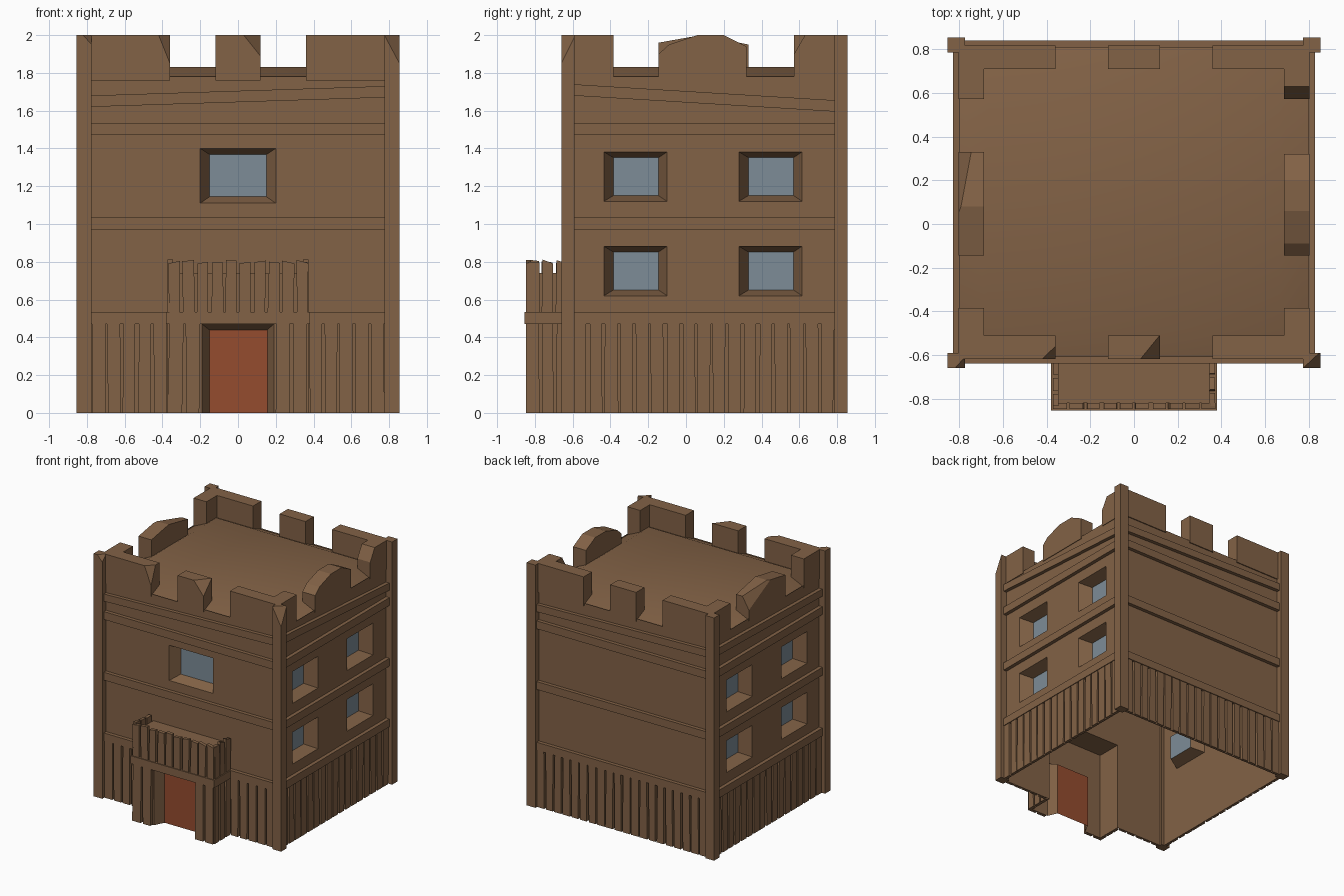
import bpy, bmesh, random
from mathutils import Vector

if "Cube" in bpy.data.objects:
    bpy.data.objects.remove(bpy.data.objects["Cube"])

random.seed(4)


def material(name, rgb):
    m = bpy.data.materials.new(name)
    m.diffuse_color = (*rgb, 1)
    m.use_nodes = True
    m.node_tree.nodes["Principled BSDF"].inputs["Base Color"].default_value = m.diffuse_color
    return m


MATS = [material("brown_wood", (0.225, 0.122, 0.061)),
        material("blue_grey_glass", (0.205, 0.265, 0.31)),
        material("red_door", (0.30, 0.072, 0.028))]


def frame(x, y, tx, ty):
    """Wall frame: u runs to the right seen from outside, z up, d outward."""
    return lambda u, z, d: Vector((x + u * tx + d * ty, y + u * ty - d * tx, z))


FRONT = frame(0, -0.61, 1, 0)
BACK = frame(0, 0.81, -1, 0)
RIGHT = frame(0.80, 0, 0, 1)
LEFT = frame(-0.80, 0, 0, -1)
PORCH_F = frame(0, -0.82, 1, 0)
PORCH_R = frame(0.345, 0, 0, 1)
PORCH_L = frame(-0.345, 0, 0, -1)


def finish(bm, name):
    me = bpy.data.meshes.new(name)
    bm.to_mesh(me)
    bm.free()
    for m in MATS:
        me.materials.append(m)
    ob = bpy.data.objects.new(name, me)
    bpy.context.collection.objects.link(ob)
    return ob


def quad(bm, pts, mat=0):
    f = bm.faces.new([bm.verts.new(p) for p in pts])
    f.material_index = mat
    return f


def wall(name, P, u0, u1, z0, z1, openings=()):
    """Flat wall; each opening is (ua, ub, za, zb, inner rectangle or None, depth, material)."""
    bm = bmesh.new()
    us = sorted({u0, u1, *(v for o in openings for v in o[:2])})
    zs = sorted({z0, z1, *(v for o in openings for v in o[2:4])})
    for a, b in zip(us, us[1:]):
        for c, e in zip(zs, zs[1:]):
            if not any(o[0] <= a and b <= o[1] and o[2] <= c and e <= o[3] for o in openings):
                quad(bm, [P(a, c, 0), P(b, c, 0), P(b, e, 0), P(a, e, 0)])
    for a, b, c, e, inner, depth, mat in openings:
        if inner is None:
            continue
        ia, ib, ic, ie = inner
        out = [P(a, c, 0), P(b, c, 0), P(b, e, 0), P(a, e, 0)]
        inn = [P(ia, ic, -depth), P(ib, ic, -depth), P(ib, ie, -depth), P(ia, ie, -depth)]
        quad(bm, inn, mat)
        for i in range(4):
            j = (i + 1) % 4
            if (out[i] - out[j]).length and not (out[i].z == out[j].z == 0):
                quad(bm, [out[i], out[j], inn[j], inn[i]])
    return finish(bm, name)


def prism(bm, P, poly, d0, d1):
    """Extrude a (u, z) outline from depth d0 out to d1."""
    back = [bm.verts.new(P(u, z, d0)) for u, z in poly]
    front = [bm.verts.new(P(u, z, d1)) for u, z in poly]
    bm.faces.new(front)
    bm.faces.new(back[::-1])
    for i in range(len(poly)):
        j = (i + 1) % len(poly)
        bm.faces.new([back[i], back[j], front[j], front[i]])


def block(name, P, poly, d0, d1, chip=None):
    """One solid, with an optional broken corner cut through three (u, z, d) points."""
    bm = bmesh.new()
    prism(bm, P, poly, d0, d1)
    if chip:
        a, b, c = (P(*p) for p in chip)
        n = (b - a).cross(c - a)
        mid = sum((v.co for v in bm.verts), Vector()) / len(bm.verts)
        if n.dot(mid - a) > 0:
            n = -n
        bmesh.ops.bisect_plane(bm, geom=bm.verts[:] + bm.edges[:] + bm.faces[:],
                               plane_co=a, plane_no=n, clear_outer=True)
        bmesh.ops.holes_fill(bm, edges=[e for e in bm.edges if e.is_boundary])
        bmesh.ops.recalc_face_normals(bm, faces=bm.faces[:])
    return finish(bm, name)


def rect(a, b, c, e):
    return [(a, c), (b, c), (b, e), (a, e)]


def planks(name, P, spans, z0, z1, d, pitch=0.079, jag=0.0):
    """Row of uneven upright boards."""
    bm = bmesh.new()
    r = lambda: random.uniform(0.003, 0.012)
    for u0, u1 in spans:
        n = max(1, round((u1 - u0) / pitch))
        w = (u1 - u0) / n
        for i in range(n):
            a, b = u0 + i * w, u0 + (i + 1) * w
            t1, t2 = (z1 + random.uniform(-jag, jag) for _ in range(2))
            prism(bm, P, [(a + r(), z0), (b - r(), z0), (b - r(), t1), (a + r(), t2)], 0, d)
    return finish(bm, name)


# Walls with recessed windows
def window(a, b, c, e, depth):
    return (a, b, c, e, (a + 0.05, b - 0.045, c + 0.03, e - 0.03), depth, 1)


side = [window(a, a + 0.335, c, c + 0.262, 0.10) for a in (-0.435, 0.28) for c in (0.62, 1.12)]
mirrored = [window(-a - 0.335, -a, c, c + 0.262, 0.10) for a in (-0.435, 0.28) for c in (0.62, 1.12)]
wall("front_wall", FRONT, -0.8, 0.8, 0, 1.78,
     [(-0.2, 0.2, 1.11, 1.4, (-0.15, 0.15, 1.145, 1.368), 0.08, 1),
      (-0.345, 0.345, 0, 0.74, None, 0, 0)])
wall("back_wall", BACK, -0.8, 0.8, 0, 1.78)
wall("right_wall", RIGHT, -0.61, 0.81, 0, 1.78, side)
wall("left_wall", LEFT, -0.81, 0.61, 0, 1.78, mirrored)

# Porch shell with recessed door
wall("porch_front_wall", PORCH_F, -0.345, 0.345, 0, 0.74,
     [(-0.19, 0.19, 0, 0.47, (-0.152, 0.155, 0, 0.44), 0.08, 2)])
wall("porch_right_wall", PORCH_R, -0.82, -0.61, 0, 0.74)
wall("porch_left_wall", PORCH_L, 0.61, 0.82, 0, 0.74)
deck = bmesh.new()
quad(deck, [(-0.345, -0.82, 0.74), (0.345, -0.82, 0.74), (0.345, -0.61, 0.74), (-0.345, -0.61, 0.74)])
finish(deck, "porch_deck")

# Roof, slightly raised in the middle and smooth
bm = bmesh.new()
rings = [[bm.verts.new(p) for p in ((-0.8 + i, -0.61 + i, z), (0.8 - i, -0.61 + i, z),
                                    (0.8 - i, 0.81 - i, z), (-0.8 + i, 0.81 - i, z))]
         for i, z in ((0, 1.77), (0.13, 1.83))]
bm.faces.new(rings[1])
for i in range(4):
    j = (i + 1) % 4
    bm.faces.new([rings[0][i], rings[0][j], rings[1][j], rings[1][i]])
for f in bm.faces:
    f.smooth = True
finish(bm, "roof")

# Lower boards around the house and the porch
planks("front_boards", FRONT, [(-0.78, -0.37), (0.37, 0.78)], 0, 0.475, 0.024)
planks("back_boards", BACK, [(-0.78, 0.78)], 0, 0.475, 0.024)
planks("right_boards", RIGHT, [(-0.6, 0.79)], 0, 0.475, 0.024, 0.083)
planks("left_boards", LEFT, [(-0.79, 0.6)], 0, 0.475, 0.024, 0.083)
for z0, z1, jag, tag, spans in ((0, 0.475, 0, "lower", [(-0.375, -0.195), (0.195, 0.375)]),
                                (0.53, 0.80, 0.012, "upper", [(-0.375, 0.38)])):
    planks(f"porch_front_{tag}_boards", PORCH_F, spans, z0, z1, 0.028, 0.075, jag)
    planks(f"porch_right_{tag}_boards", PORCH_R, [(-0.845, -0.62)], z0, z1, 0.027, 0.075, jag)
    planks(f"porch_left_{tag}_boards", PORCH_L, [(0.62, 0.845)], z0, z1, 0.027, 0.075, jag)

# Porch beam
block("porch_front_beam", PORCH_F, rect(-0.38, 0.38, 0.47, 0.535), 0, 0.035)
block("porch_right_beam", PORCH_R, rect(-0.82, -0.61, 0.47, 0.535), 0, 0.035)
block("porch_left_beam", PORCH_L, rect(0.61, 0.82, 0.47, 0.535), 0, 0.035)

# Horizontal beams, the top one crooked (lower edge at left end, at right end)
for tag, P, a, b, zl, zr in (("front", FRONT, -0.78, 0.78, 1.62, 1.67),
                             ("right", RIGHT, -0.6, 0.79, 1.68, 1.595),
                             ("back", BACK, -0.78, 0.78, 1.61, 1.65),
                             ("left", LEFT, -0.79, 0.6, 1.65, 1.62)):
    block(f"{tag}_crooked_beam", P, [(a, zl), (b, zr), (b, zr + 0.06), (a, zl + 0.06)], 0, 0.03)
    for k, z in enumerate((0.47, 0.97, 1.47)):
        if tag == "front" and k == 0:
            for s, u0, u1 in (("l", a, -0.345), ("r", 0.345, b)):
                block(f"front_low_beam_{s}", P, rect(u0, u1, z, z + 0.065), 0, 0.03)
        else:
            block(f"{tag}_beam_{k}", P, rect(a, b, z, z + 0.065), 0, 0.03)

# Corner posts
chips = {(1, 0): ((0.775, 2, 0.05), (0.855, 1.85, 0.05), (0.855, 2, -0.025)),
         (-1, 0): ((-0.82, 2, 0.05), (-0.775, 1.95, 0.05), (-0.775, 2, 0.0))}
for s in (-1, 1):
    for k, (d0, d1) in enumerate(((-0.02, 0.05), (-0.025, 0.045))):
        a, b = sorted((s * 0.775, s * 0.855))
        block(f"{'front' if k == 0 else 'back'}_post_{'l' if s < 0 else 'r'}",
              (FRONT, BACK)[k], rect(a, b, 0, 2), d0, d1, chips.get((s, k)))

# Battlements: front and back
for tag, P in (("front", FRONT), ("back", BACK)):
    f = tag == "front"
    block(f"{tag}_merlon_l", P, rect(-0.8, -0.36, 1.76, 2), -0.1, 0.008,
          ((-0.42, 2, 0.008), (-0.36, 1.85, 0.008), (-0.36, 2, -0.05)) if f else None)
    block(f"{tag}_merlon_mid", P, rect(-0.118, 0.118, 1.76, 2), -0.1, 0.008,
          ((0.03, 2, 0.008), (0.118, 1.89, 0.008), (0.118, 2, -0.1)) if f else None)
    block(f"{tag}_merlon_r", P, rect(0.36, 0.8, 1.76, 2), -0.1, 0.008)

# Battlements: sides, the middle ones worn at the top
block("right_merlon_front", RIGHT, rect(-0.61, -0.385, 1.76, 2), -0.112, 0.005)
block("right_merlon_mid", RIGHT, [(-0.145, 1.76), (0.32, 1.76), (0.32, 1.94), (0.2, 2),
                                  (0.06, 2), (-0.09, 1.95), (-0.145, 1.9)], -0.112, 0.005)
block("right_merlon_back", RIGHT, [(0.572, 1.76), (0.81, 1.76), (0.81, 2), (0.63, 2),
                                   (0.572, 1.9)], -0.112, 0.005)
block("left_merlon_back", LEFT, rect(-0.81, -0.572, 1.76, 2), -0.112, 0.005)
block("left_merlon_mid", LEFT, [(-0.33, 1.76), (0.145, 1.76), (0.145, 1.96), (-0.08, 2),
                                (-0.33, 1.95)], -0.112, 0.005,
      ((-0.04, 2, 0.005), (-0.33, 1.85, 0.005), (-0.33, 1.96, -0.06)))
block("left_merlon_front", LEFT, rect(0.385, 0.61, 1.76, 2), -0.112, 0.005)
